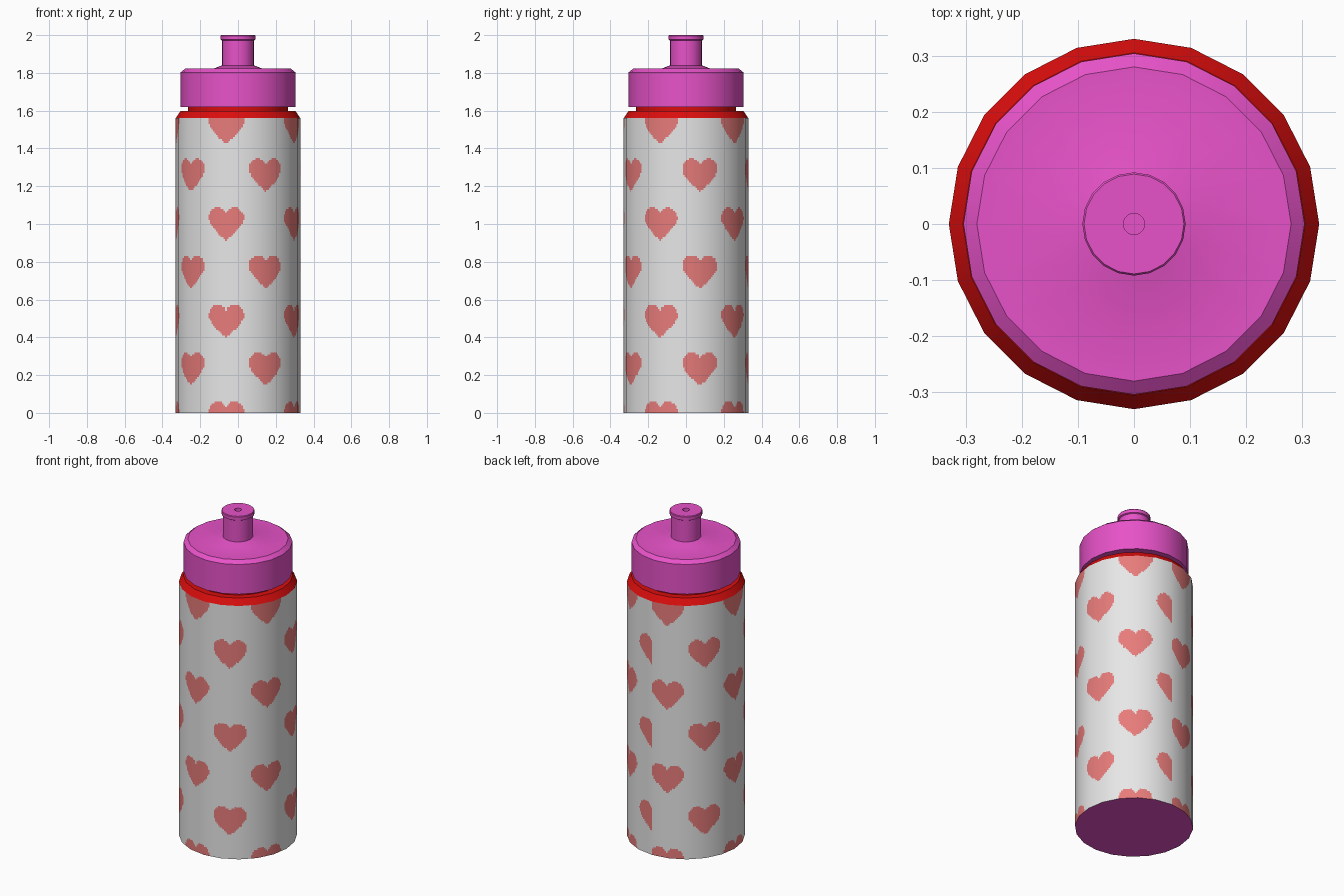
import bpy, bmesh, math

if "Cube" in bpy.data.objects:
    bpy.data.objects.remove(bpy.data.objects["Cube"])

SIDES = 20
R_BODY, H_BODY = 0.33, 1.56


def material(name, rgb):
    m = bpy.data.materials.new(name)
    m.diffuse_color = (*rgb, 1.0)
    m.use_nodes = True
    m.node_tree.nodes["Principled BSDF"].inputs["Base Color"].default_value = m.diffuse_color
    return m


PINK = material("pink_plastic", (0.80, 0.085, 0.58))
RED = material("red_plastic", (0.70, 0.004, 0.004))
WHITE = material("white_wrap", (0.80, 0.80, 0.80))
HEART = material("heart_red", (0.80, 0.20, 0.195))


def ring_point(r, deg, z):
    # angle 0 faces the front, increasing towards +x
    a = math.radians(deg)
    return (r * math.sin(a), -r * math.cos(a), z)


def lathe(name, profile, mat):
    bm = bmesh.new()
    rings = [[bm.verts.new(ring_point(r, 360 * i / SIDES, z)) for i in range(SIDES)]
             for r, z in profile]
    for lo, hi in zip(rings, rings[1:]):
        for i in range(SIDES):
            j = (i + 1) % SIDES
            bm.faces.new((lo[i], lo[j], hi[j], hi[i]))
    bmesh.ops.remove_doubles(bm, verts=bm.verts, dist=1e-5)
    me = bpy.data.meshes.new(name)
    bm.to_mesh(me)
    bm.free()
    me.materials.append(mat)
    ob = bpy.data.objects.new(name, me)
    bpy.context.collection.objects.link(ob)
    bpy.ops.object.select_all(action='DESELECT')
    bpy.context.view_layer.objects.active = ob
    ob.select_set(True)
    bpy.ops.object.shade_smooth_by_angle(angle=math.radians(30))
    return ob


def in_heart(u, z):
    # staggered columns of hearts, with the wrap's seam at the back (u = 0)
    k = round((u - 15.9) / 38.2)
    x = abs(u - 15.9 - 38.2 * k) / 17.0
    if x >= 1:
        return False
    top = 0.0605 if k % 2 == 0 else 0.320
    v = ((z - top + 0.175) % 0.5135) / 0.175
    low = 0.42 * x + 0.24 * (1 - math.sqrt(1 - x * x))
    high = 0.66 + 0.34 * math.sqrt(max(0.0, 1 - ((x - 0.47) / 0.53) ** 2))
    return low < v < high


def build_body():
    # finely divided flat facets so the hearts can be coloured by rule
    per, rows = 12, 156
    cols = SIDES * per
    step = 360 / SIDES
    verts, normals, faces, mats = [], [], [], []
    for r in range(rows + 1):
        z = H_BODY * r / rows
        for c in range(cols):
            f, t = c // per, (c % per) / per
            a = ring_point(R_BODY, f * step - 180, z)
            b = ring_point(R_BODY, (f + 1) * step - 180, z)
            verts.append([p + (q - p) * t for p, q in zip(a, b)])
            normals.append(ring_point(1, (f + t) * step - 180, 0))
    for r in range(rows):
        for c in range(cols):
            d = (c + 1) % cols
            faces.append((r * cols + c, r * cols + d, (r + 1) * cols + d, (r + 1) * cols + c))
            mats.append(int(in_heart((c + 0.5) * 360 / cols, H_BODY * (r + 0.5) / rows)))
    me = bpy.data.meshes.new("bottle_body")
    me.from_pydata(verts, [], faces)
    me.materials.append(WHITE)
    me.materials.append(HEART)
    me.polygons.foreach_set("material_index", mats)
    me.polygons.foreach_set("use_smooth", [True] * len(faces))
    me.update()
    me.normals_split_custom_set_from_vertices(normals)
    bpy.context.collection.objects.link(bpy.data.objects.new("bottle_body", me))


# Patterned bottle wall and its underside
build_body()
lathe("bottle_base", [(0, 0), (R_BODY, 0)], PINK).data.flip_normals()

# Red sloping shoulder and neck
lathe("shoulder", [(R_BODY, 1.56), (0.305, 1.597), (0.265, 1.597), (0.265, 1.625)], RED)

# Screw lid with a bevelled rim and a low raised collar
lathe("lid", [(0, 1.62), (0.304, 1.62), (0.304, 1.803), (0.28, 1.822),
              (0.13, 1.822), (0.085, 1.84), (0, 1.84)], PINK)

# Drinking spout with lip and small hole
lathe("spout", [(0.085, 1.83), (0.085, 1.972), (0.092, 1.976), (0.092, 1.996),
                (0.089, 2.0), (0.019, 2.0), (0.019, 1.95), (0, 1.95)], PINK)
